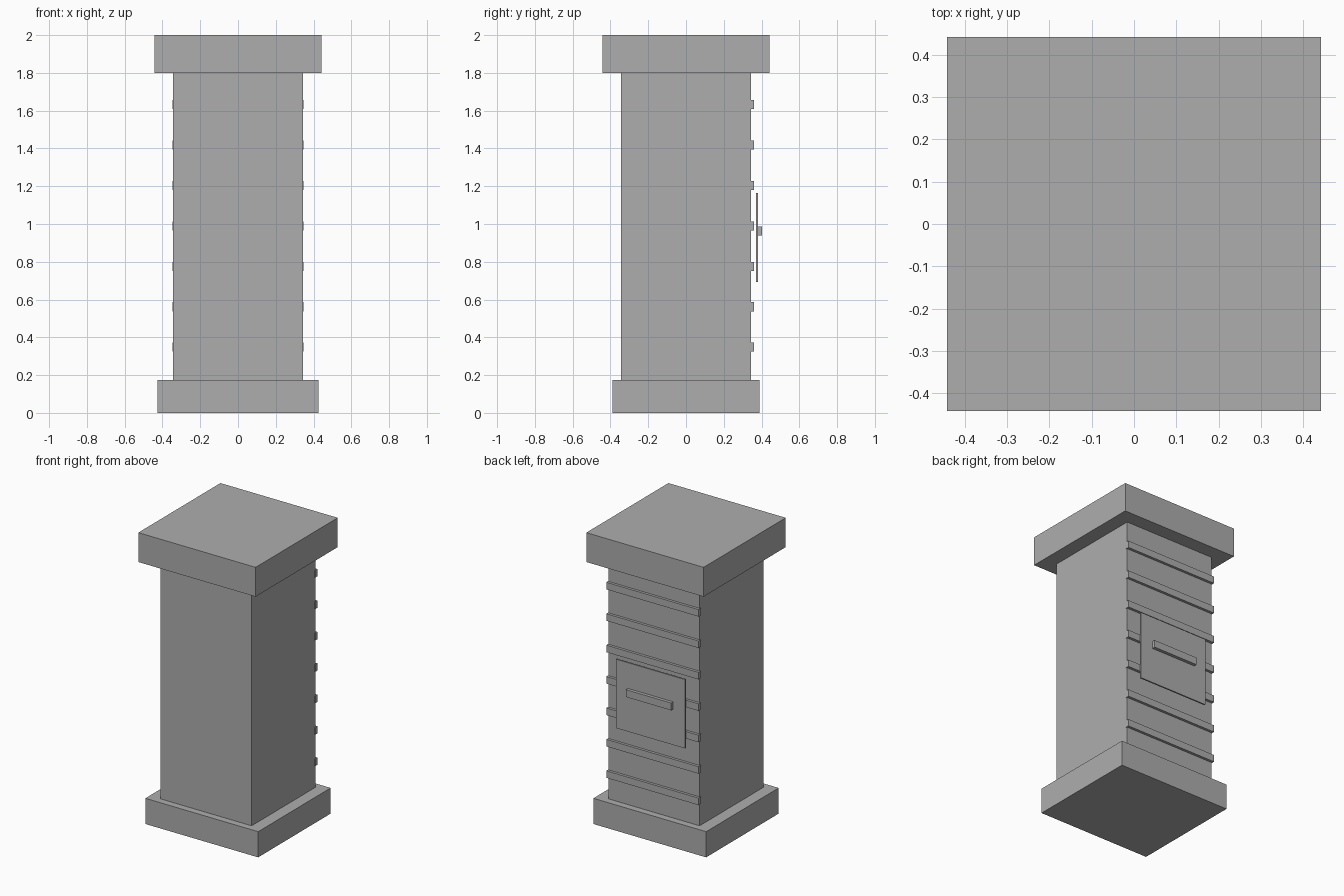
import bpy
import bmesh
from mathutils import Vector

if "Cube" in bpy.data.objects:
    bpy.data.objects.remove(bpy.data.objects["Cube"])

grey = bpy.data.materials.new("plain grey")
grey.diffuse_color = (0.42, 0.42, 0.42, 1)
grey.use_nodes = True
grey.node_tree.nodes["Principled BSDF"].inputs["Base Color"].default_value = grey.diffuse_color


def box(name, lo, hi):
    """Flat-shaded box between two opposite corners."""
    lo, hi = Vector(lo), Vector(hi)
    bm = bmesh.new()
    bmesh.ops.create_cube(bm, size=1)
    bmesh.ops.scale(bm, vec=hi - lo, verts=bm.verts)
    mesh = bpy.data.meshes.new(name)
    bm.to_mesh(mesh)
    bm.free()
    mesh.materials.append(grey)
    ob = bpy.data.objects.new(name, mesh)
    ob.location = (lo + hi) / 2
    bpy.context.collection.objects.link(ob)
    return ob


# Base, shaft and cap
box("base", (-0.425, -0.39, 0), (0.425, 0.39, 0.175))
box("shaft", (-0.343, -0.343, 0.175), (0.343, 0.343, 1.80))
box("cap", (-0.442, -0.442, 1.80), (0.442, 0.442, 2.0))

# Seven slats across the back
for i in range(7):
    z = 0.348 + 0.214 * i
    box(f"back_slat_{i + 1}", (-0.348, 0.335, z - 0.024), (0.348, 0.361, z + 0.024))

# Back panel, standing just clear of the slats, with its handle
box("back_panel", (-0.261, 0.371, 0.694), (0.261, 0.381, 1.163))
box("panel_handle", (-0.17, 0.381, 0.938), (0.17, 0.403, 0.988))
